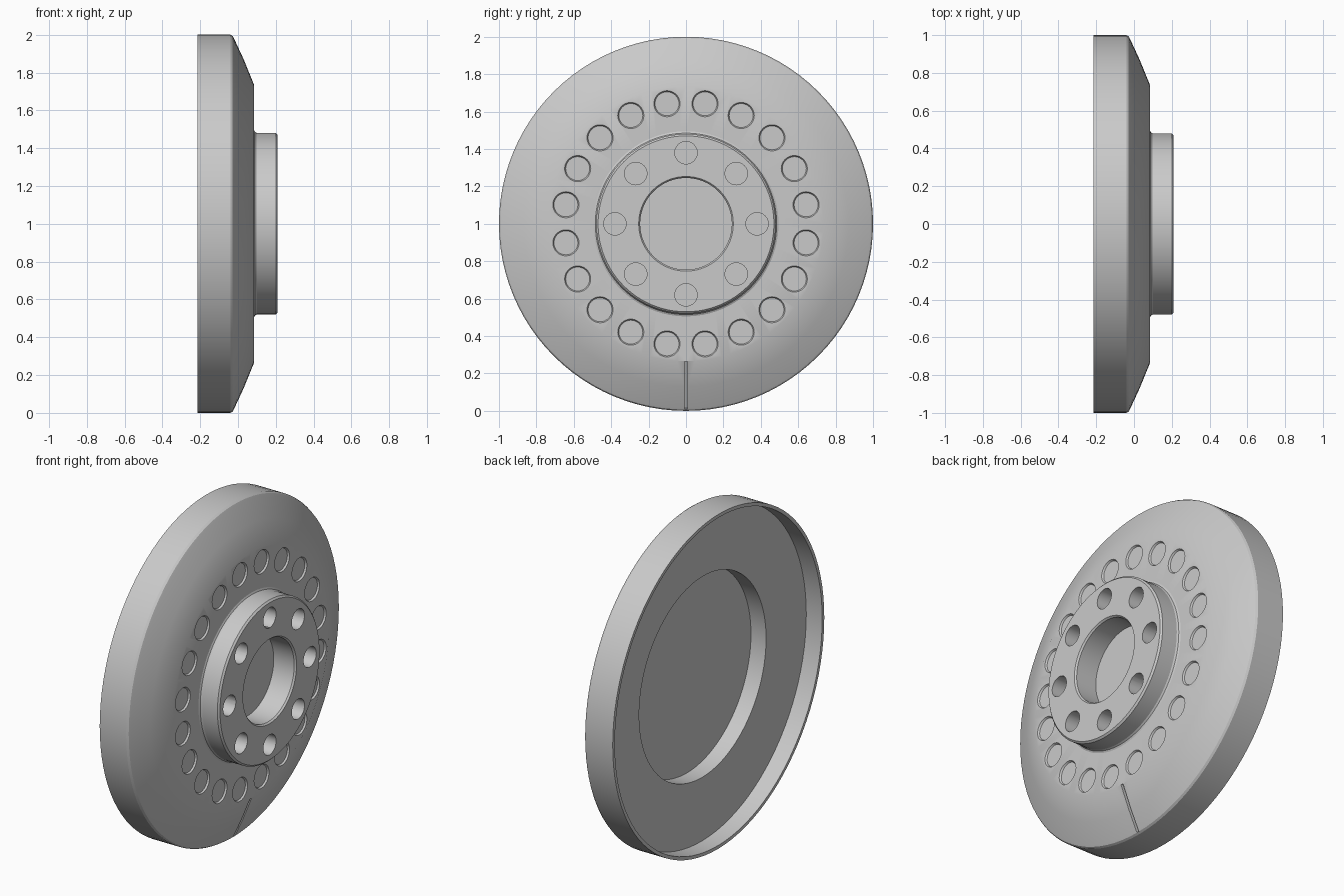
import bpy, bmesh
from math import sin, cos, pi, radians
from mathutils import Matrix, Vector

scene_cube = bpy.data.objects.get("Cube")
if scene_cube:
    bpy.data.objects.remove(scene_cube, do_unlink=True)

# Single plain metal colour
steel = bpy.data.materials.new("plain grey")
steel.use_nodes = True
GREY = (0.59, 0.59, 0.59, 1)
steel.diffuse_color = GREY
steel.node_tree.nodes["Principled BSDF"].inputs["Base Color"].default_value = GREY


def make_object(name, bm):
    bmesh.ops.recalc_face_normals(bm, faces=bm.faces)
    mesh = bpy.data.meshes.new(name)
    bm.to_mesh(mesh)
    bm.free()
    mesh.materials.append(steel)
    obj = bpy.data.objects.new(name, mesh)
    bpy.context.collection.objects.link(obj)
    return obj


def lathe(name, profile, steps):
    """Turn (x, radius) points around the wheel axis."""
    bm = bmesh.new()
    verts = [bm.verts.new((x, 0, 1 + r)) for x, r in profile]
    edges = [bm.edges.new(pair) for pair in zip(verts, verts[1:])]
    bmesh.ops.spin(bm, geom=verts + edges, cent=(0, 0, 1), axis=(1, 0, 0),
                   angle=2 * pi, steps=steps, use_duplicate=False)
    bmesh.ops.remove_doubles(bm, verts=bm.verts, dist=0.0001)
    bmesh.ops.dissolve_degenerate(bm, edges=bm.edges, dist=0.0001)
    return make_object(name, bm)


def hole_ring(name, count, ring, top_radius, low_radius, face_x, depth, start):
    """Circle of plugs, slightly proud of the face, used as cutters."""
    bm = bmesh.new()
    lift = 0.01
    flare = (top_radius - low_radius) * lift / depth
    turn = Matrix.Rotation(pi / 2, 4, 'Y')
    for i in range(count):
        a = start + 2 * pi * i / count
        spot = Vector((face_x + (lift - depth) / 2, ring * sin(a), 1 + ring * cos(a)))
        bmesh.ops.create_cone(bm, cap_ends=True, segments=32, radius1=low_radius,
                              radius2=top_radius + flare, depth=depth + lift,
                              matrix=Matrix.Translation(spot) @ turn)
    return make_object(name, bm)


def cut(target, cutter):
    mod = target.modifiers.new(cutter.name, 'BOOLEAN')
    mod.object = cutter
    mod.operation = 'DIFFERENCE'
    mod.solver = 'EXACT'
    cutter.hide_render = True


# Disc body: bore, hub, face, cone, rim and recessed back
body = lathe("disc_body", [
    (0.065, 0), (0.065, 0.245), (0.2, 0.245), (0.21, 0.253),
    (0.21, 0.47), (0.2, 0.48), (0.1, 0.48), (0.09, 0.485), (0.085, 0.495),
    (0.085, 0.735), (0.03, 0.87), (-0.022, 0.982), (-0.028, 0.993), (-0.04, 1),
    (-0.215, 1), (-0.215, 0.98), (-0.11, 0.98), (-0.11, 0.6),
    (-0.01, 0.6), (-0.01, 0)], 96)

# Bolt holes in the hub and shallow dimples in the face
cut(body, hole_ring("bolt_hole_cutter", 8, 0.38, 0.06, 0.06, 0.21, 0.125, 0))
cut(body, hole_ring("dimple_cutter", 20, 0.65, 0.07, 0.064, 0.085, 0.01, pi / 20))

# Narrow timing notch down the cone at the bottom
bm = bmesh.new()
inner, outer = Vector((0.085, 0, 0.265)), Vector((-0.03, 0, 0.01))
slope = (outer - inner).normalized()
frame = slope.to_track_quat('Z', 'Y').to_matrix().to_4x4()
bmesh.ops.create_cube(bm, size=1, matrix=Matrix.Translation((inner + outer) / 2) @ frame
                      @ Matrix.Diagonal((0.016, 0.03, (outer - inner).length, 1)))
cut(body, make_object("notch_cutter", bm))

# Apply the cuts and shade smooth with sharp edges
bpy.context.view_layer.objects.active = body
body.select_set(True)
for mod in list(body.modifiers):
    bpy.ops.object.modifier_apply(modifier=mod.name)
for obj in [o for o in bpy.data.objects if o.name.endswith("_cutter")]:
    bpy.data.objects.remove(obj, do_unlink=True)
bpy.ops.object.shade_smooth_by_angle(angle=radians(25))
